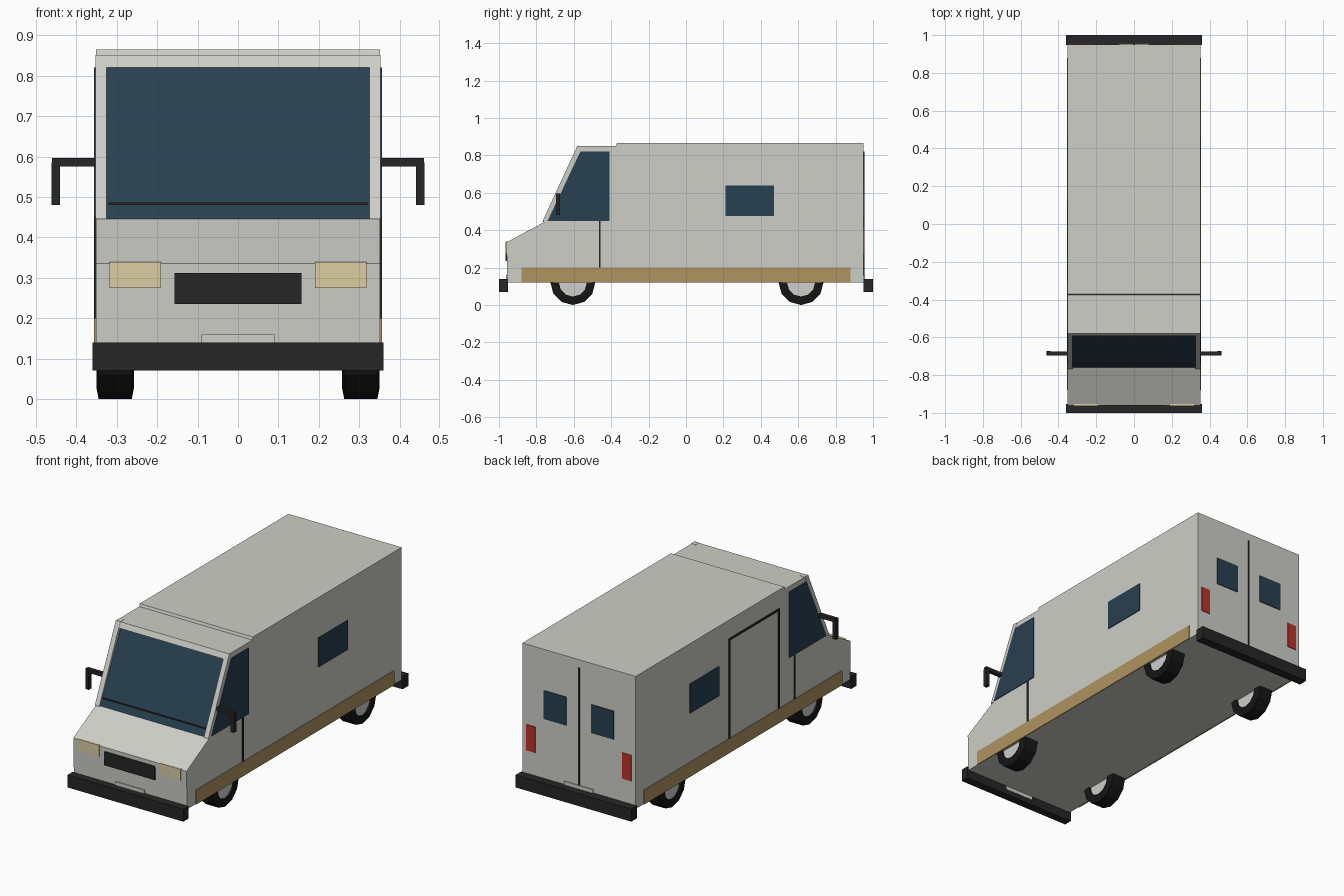
import bpy, bmesh, math

if "Cube" in bpy.data.objects:
    bpy.data.objects.remove(bpy.data.objects["Cube"])


def mat(name, r, g, b):
    m = bpy.data.materials.new(name)
    m.diffuse_color = (r, g, b, 1)
    m.use_nodes = True
    m.node_tree.nodes["Principled BSDF"].inputs["Base Color"].default_value = m.diffuse_color
    return m


BODY = mat("pale grey paint", 0.62, 0.62, 0.58)
GLASS = mat("dark blue glass", 0.022, 0.05, 0.08)
TRIM = mat("black trim", 0.019, 0.019, 0.019)
TYRE = mat("tyre rubber", 0.008, 0.008, 0.008)
TAN = mat("tan sill", 0.43, 0.30, 0.12)
LAMP = mat("cream lamp", 0.71, 0.62, 0.36)
RED = mat("red lamp", 0.50, 0.033, 0.022)
HUB = mat("hub metal", 0.62, 0.62, 0.60)


def finish(name, bm, m):
    bmesh.ops.recalc_face_normals(bm, faces=bm.faces)
    me = bpy.data.meshes.new(name)
    bm.to_mesh(me)
    bm.free()
    me.materials.append(m)
    ob = bpy.data.objects.new(name, me)
    bpy.context.collection.objects.link(ob)
    return ob


def prism(name, pts, x0, x1, m):
    """Extrude a (y, z) outline from x0 to x1."""
    bm = bmesh.new()
    f = bm.faces.new([bm.verts.new((x0, y, z)) for y, z in pts])
    new = bmesh.ops.extrude_face_region(bm, geom=[f])["geom"]
    bmesh.ops.translate(bm, vec=(x1 - x0, 0, 0),
                        verts=[v for v in new if isinstance(v, bmesh.types.BMVert)])
    return finish(name, bm, m)


def box(name, x0, x1, y0, y1, z0, z1, m):
    return prism(name, [(y0, z0), (y1, z0), (y1, z1), (y0, z1)], x0, x1, m)


def ring(name, profile, cx, cy, cz, m, n=12):
    """Revolve a closed (x, radius) outline about the x axis."""
    bm = bmesh.new()
    loops = []
    for i in range(n):
        a = 2 * math.pi * i / n
        loops.append([bm.verts.new((cx + x, cy + r * math.sin(a), cz - r * math.cos(a)))
                      for x, r in profile])
    k = len(profile)
    for i in range(n):
        p, q = loops[i], loops[(i + 1) % n]
        for j in range(k):
            bm.faces.new((p[j], p[(j + 1) % k], q[(j + 1) % k], q[j]))
    return finish(name, bm, m)


W = 0.352    # half width of the body
P = 0.004    # how far plates stand proud

# Body shell with recessed windscreen plane, header and raised cargo roof
prism("body", [(-0.955, 0.12), (-0.96, 0.335), (-0.755, 0.445), (-0.572, 0.82),
               (-0.594, 0.82), (-0.58, 0.85), (-0.375, 0.85), (-0.37, 0.865),
               (0.95, 0.865), (0.95, 0.12)], -W, W, BODY)

# Windscreen and wiper
prism("windscreen", [(-0.759, 0.445), (-0.576, 0.82), (-0.57, 0.82), (-0.753, 0.445)],
      -0.325, 0.325, GLASS)
box("wiper", -0.32, 0.32, -0.746, -0.73, 0.480, 0.486, TRIM)

# Bumpers, grille, number plates
box("front_bumper", -0.36, 0.36, -1.0, -0.953, 0.07, 0.14, TRIM)
box("rear_bumper", -0.36, 0.36, 0.948, 1.0, 0.07, 0.14, TRIM)
box("grille", -0.157, 0.157, -0.964, -0.95, 0.235, 0.312, TRIM)
box("front_plate", -0.09, 0.09, -0.962, -0.952, 0.10, 0.16, HUB)
box("rear_plate", -0.09, 0.09, 0.948, 0.956, 0.10, 0.16, HUB)

# Rear door seam
box("rear_door_seam", -0.005, 0.005, 0.948, 0.95 + P, 0.14, 0.82, TRIM)

for s, side in ((1, "right"), (-1, "left")):
    a, b = s * (W - 0.004), s * (W + P)
    # Windscreen pillar
    prism(side + "_pillar", [(-0.768, 0.445), (-0.581, 0.851), (-0.55, 0.851), (-0.735, 0.445)],
          s * 0.325, s * (W + 0.001), BODY)
    # Side glass, door seam and sill
    prism(side + "_cab_window", [(-0.74, 0.45), (-0.41, 0.45), (-0.41, 0.82), (-0.565, 0.82)],
          a, b, GLASS)
    box(side + "_cargo_window", a, b, 0.21, 0.47, 0.475, 0.64, GLASS)
    box(side + "_cab_door_seam", a, b, -0.466, -0.456, 0.20, 0.45, TRIM)
    box(side + "_sill", a, b, -0.88, 0.88, 0.119, 0.20, TAN)
    # Lamps and rear windows
    box(side + "_headlamp", s * 0.19, s * 0.318, -0.964, -0.95, 0.275, 0.339, LAMP)
    box(side + "_tail_lamp", s * 0.27, s * 0.327, 0.948, 0.95 + P, 0.27, 0.415, RED)
    box(side + "_rear_window", s * 0.077, s * 0.218, 0.948, 0.95 + P, 0.475, 0.635, GLASS)
    # Mirror on its arm
    box(side + "_mirror_arm", s * 0.345, s * 0.461, -0.695, -0.674, 0.575, 0.596, TRIM)
    box(side + "_mirror", s * 0.441, s * 0.462, -0.696, -0.673, 0.48, 0.585, TRIM)
    # Wheels
    for y, end in ((-0.605, "front"), (0.615, "rear")):
        ring(f"{end}_{side}_tyre",
             [(-0.046, 0.075), (-0.046, 0.095), (-0.041, 0.12),
              (0.041, 0.12), (0.046, 0.095), (0.046, 0.075)], s * 0.304, y, 0.12, TYRE)
        bpy.ops.mesh.primitive_cylinder_add(vertices=12, radius=0.077, depth=0.07,
                                            location=(s * 0.304, y, 0.12),
                                            rotation=(0, math.pi / 2, 0))
        hub = bpy.context.object
        hub.name = f"{end}_{side}_hub"
        hub.data.materials.append(HUB)

# Sliding door seams on the left side only
for name, y0, y1, z0, z1 in (("rear_seam", 0.115, 0.125, 0.20, 0.76),
                             ("front_seam", -0.325, -0.315, 0.20, 0.76),
                             ("rail", -0.325, 0.125, 0.75, 0.762)):
    box("sliding_door_" + name, -W - P, -W + 0.004, y0, y1, z0, z1, TRIM)
